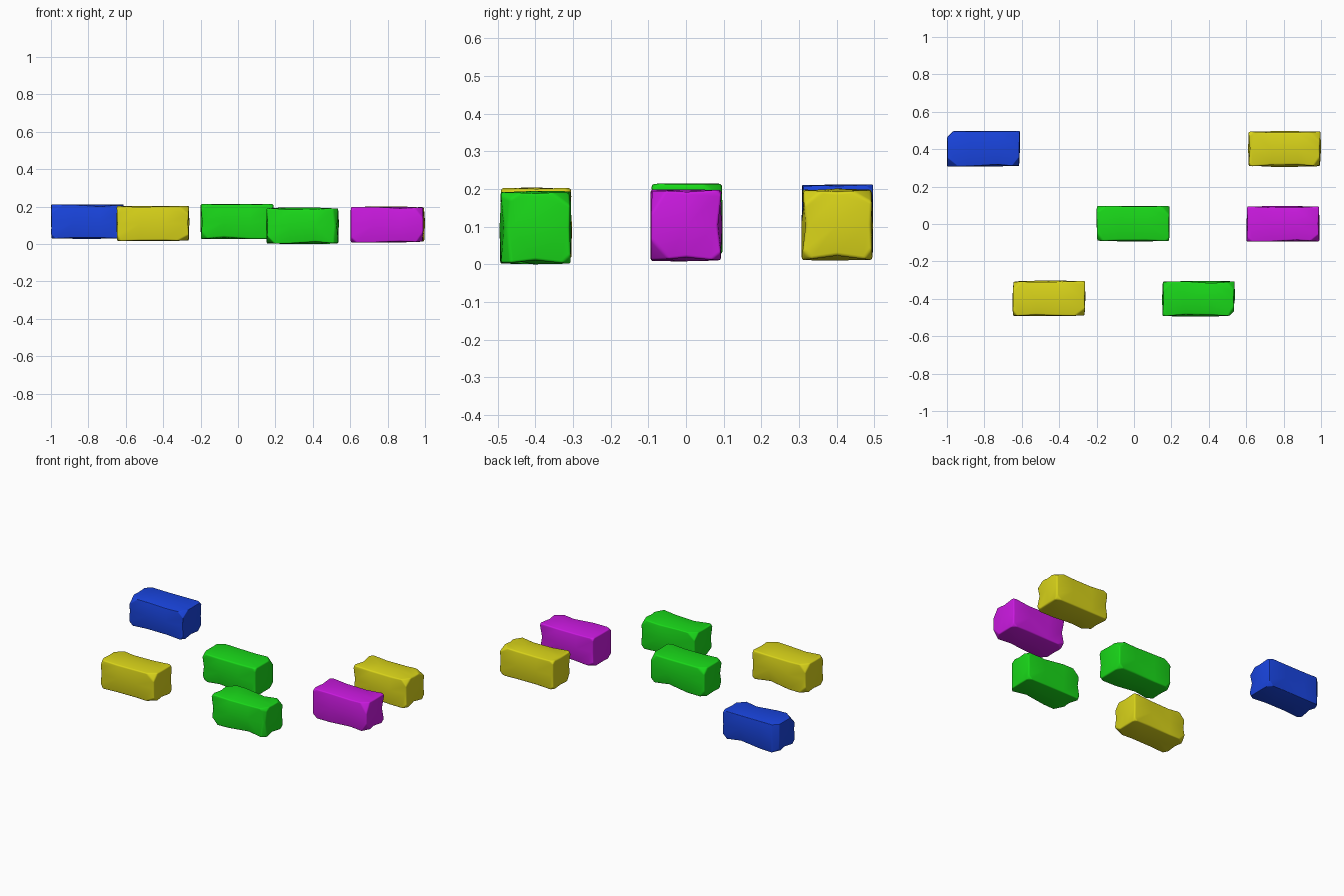
import bpy, bmesh, random
from mathutils import Vector
from itertools import product

if "Cube" in bpy.data.objects:
    bpy.data.objects.remove(bpy.data.objects["Cube"])

random.seed(4)


def material(name, rgb):
    m = bpy.data.materials.new(name)
    m.diffuse_color = (*rgb, 1)
    m.use_nodes = True
    m.node_tree.nodes["Principled BSDF"].inputs["Base Color"].default_value = m.diffuse_color
    return m


BLUE = material("blue", (0.01, 0.06, 0.75))
YELLOW = material("yellow", (0.7, 0.66, 0.01))
GREEN = material("green", (0.01, 0.7, 0.01))
MAGENTA = material("magenta", (0.6, 0.01, 0.75))


def slice_plane(bm, co, no, clear):
    geom = bm.verts[:] + bm.edges[:] + bm.faces[:]
    cut = bmesh.ops.bisect_plane(bm, geom=geom, plane_co=co, plane_no=no,
                                 clear_outer=clear)
    if clear:
        edges = [e for e in cut["geom_cut"] if isinstance(e, bmesh.types.BMEdge)]
        bmesh.ops.edgeloop_fill(bm, edges=edges)


def worn_brick(name, centre, size, mat, chipped_edge=None):
    half = Vector(size) / 2
    bm = bmesh.new()
    bmesh.ops.create_cube(bm, size=1)
    bmesh.ops.scale(bm, vec=size, verts=bm.verts)

    # loops that keep the face centres full, while edges wear inwards
    for co, no in (((-0.07, 0, 0), (1, 0, 0)), ((0.07, 0, 0), (1, 0, 0)),
                   ((0, 0, 0), (0, 1, 0)), ((0, 0, 0), (0, 0, 1))):
        slice_plane(bm, co, no, False)
    for v in bm.verts:
        on = [abs(abs(v.co[i]) - half[i]) < 1e-5 for i in range(3)]
        if sum(on) == 2:
            wear = random.uniform(0.0, 0.014)
            for i in range(3):
                if on[i]:
                    v.co[i] -= wear if v.co[i] > 0 else -wear

    # broken corners
    for s in product((-1, 1), repeat=3):
        corner = Vector([s[i] * half[i] for i in range(3)])
        no = Vector([s[i] * random.uniform(0.6, 1.2) for i in range(3)]).normalized()
        slice_plane(bm, corner - no * random.uniform(0.012, 0.034), no, True)

    # one upright edge with a larger chip
    if chipped_edge:
        sx, sy = chipped_edge
        no = Vector((sx, sy, 0)).normalized()
        slice_plane(bm, Vector((sx * half.x, sy * half.y, 0)) - no * 0.024, no, True)

    bmesh.ops.recalc_face_normals(bm, faces=bm.faces)
    mesh = bpy.data.meshes.new(name)
    bm.to_mesh(mesh)
    bm.free()
    mesh.materials.append(mat)
    ob = bpy.data.objects.new(name, mesh)
    ob.location = centre
    bpy.context.collection.objects.link(ob)
    bevel = ob.modifiers.new("soft edges", "BEVEL")
    bevel.width = 0.012
    bevel.segments = 3
    bevel.limit_method = "ANGLE"
    bevel.angle_limit = 0.45
    for p in mesh.polygons:
        p.use_smooth = True


# name, x and y centre, z bottom and top, colour, chipped upright edge
BRICKS = [
    ("brick_back_left", -0.805, 0.402, 0.028, 0.212, BLUE, (-1, 1)),
    ("brick_front_left", -0.455, -0.398, 0.015, 0.204, YELLOW, None),
    ("brick_middle", -0.005, 0.002, 0.026, 0.215, GREEN, None),
    ("brick_front_right", 0.345, -0.4, 0.0, 0.195, GREEN, (1, -1)),
    ("brick_middle_right", 0.797, 0.001, 0.008, 0.199, MAGENTA, None),
    ("brick_back_right", 0.805, 0.401, 0.01, 0.201, YELLOW, None),
]
for name, x, y, z0, z1, mat, chip in BRICKS:
    worn_brick(name, (x, y, (z0 + z1) / 2), (0.39, 0.19, z1 - z0), mat, chip)
